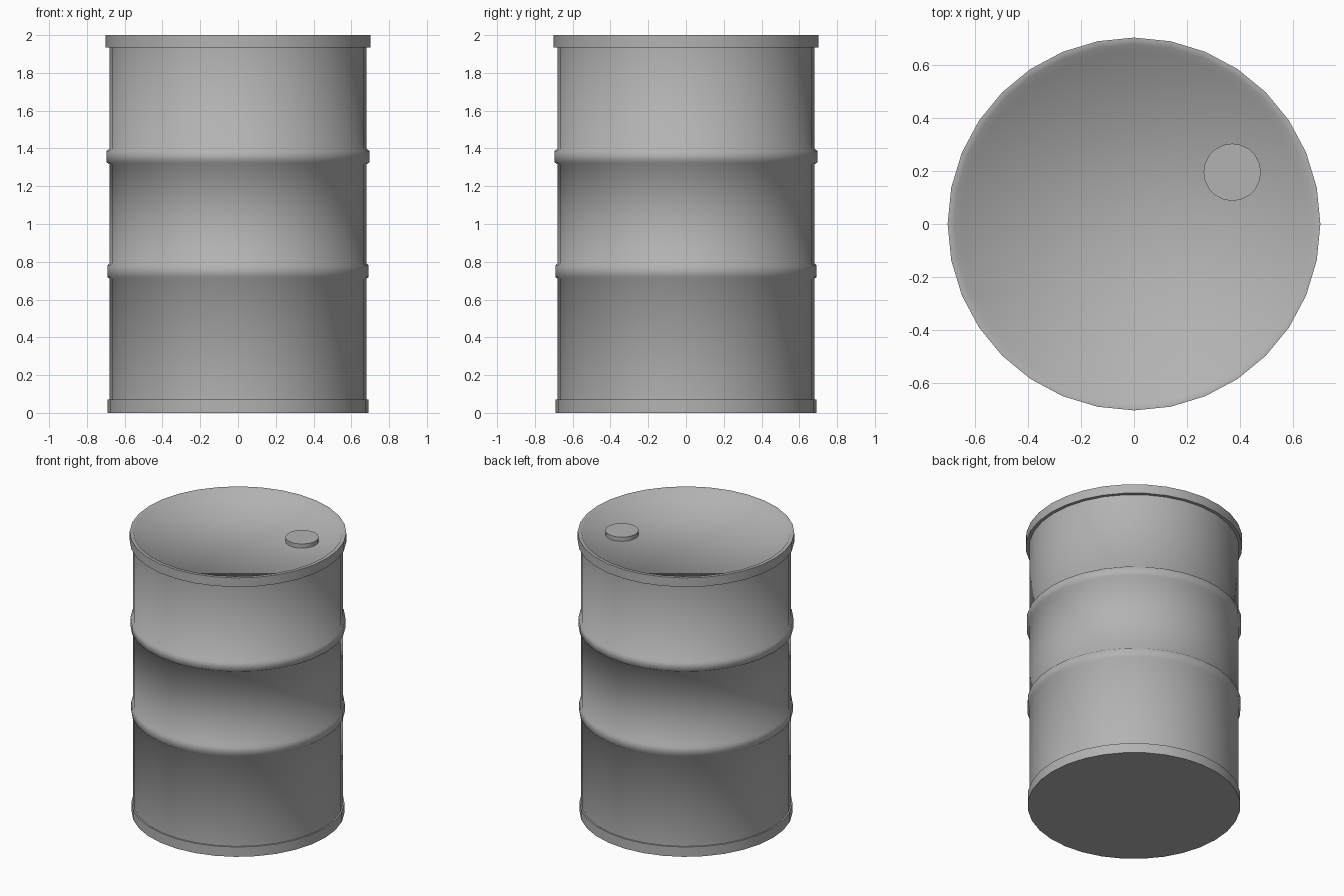
import bpy
import math
from mathutils import Matrix

old = bpy.data.objects.get("Cube")
if old:
    bpy.data.objects.remove(old, do_unlink=True)

SIDES = 32
BODY = 0.68
LID_Z = 1.96

steel = bpy.data.materials.new("grey_steel")
steel.use_nodes = True
grey = (0.45, 0.45, 0.45, 1)
steel.diffuse_color = grey
steel.node_tree.nodes["Principled BSDF"].inputs["Base Color"].default_value = grey


def turned(name, profile, sides, smooth_angle, centre=(0, 0, 0)):
    """Turn a (radius, height) profile round z and cap both ends."""
    verts, faces = [], []
    for radius, z in profile:
        for i in range(sides):
            a = math.tau * i / sides
            verts.append((radius * math.cos(a), radius * math.sin(a), z))
    for k in range(len(profile) - 1):
        for i in range(sides):
            j = (i + 1) % sides
            low, high = k * sides, (k + 1) * sides
            faces.append((low + i, low + j, high + j, high + i))
    faces.append(tuple(reversed(range(sides))))
    top = (len(profile) - 1) * sides
    faces.append(tuple(range(top, top + sides)))
    mesh = bpy.data.meshes.new(name)
    mesh.from_pydata(verts, [], faces)
    mesh.transform(Matrix.Translation(centre))
    mesh.materials.append(steel)
    obj = bpy.data.objects.new(name, mesh)
    bpy.context.collection.objects.link(obj)
    bpy.ops.object.select_all(action="DESELECT")
    obj.select_set(True)
    bpy.context.view_layer.objects.active = obj
    bpy.ops.object.shade_smooth_by_angle(angle=math.radians(smooth_angle))
    return obj


def hoop(z, radius):
    """Rolled hoop pressed out of the wall."""
    return [(BODY, z - 0.041), (radius, z - 0.03),
            (radius, z + 0.03), (BODY, z + 0.041)]


# Drum shell: bottom rim, wall with two hoops, top rim and recessed lid
shell = [(0.69, 0), (0.69, 0.07), (BODY, 0.07)]
shell += hoop(0.75, 0.692) + hoop(1.357, 0.697)
shell += [(BODY, 1.935), (0.702, 1.935), (0.702, 2),
          (0.677, 2), (0.65, LID_Z)]
turned("drum_shell", shell, SIDES, 75)

# Filler cap on the lid
turned("filler_cap", [(0.108, -0.01), (0.108, 0.03)], 20, 40,
       (0.37, 0.195, LID_Z))
